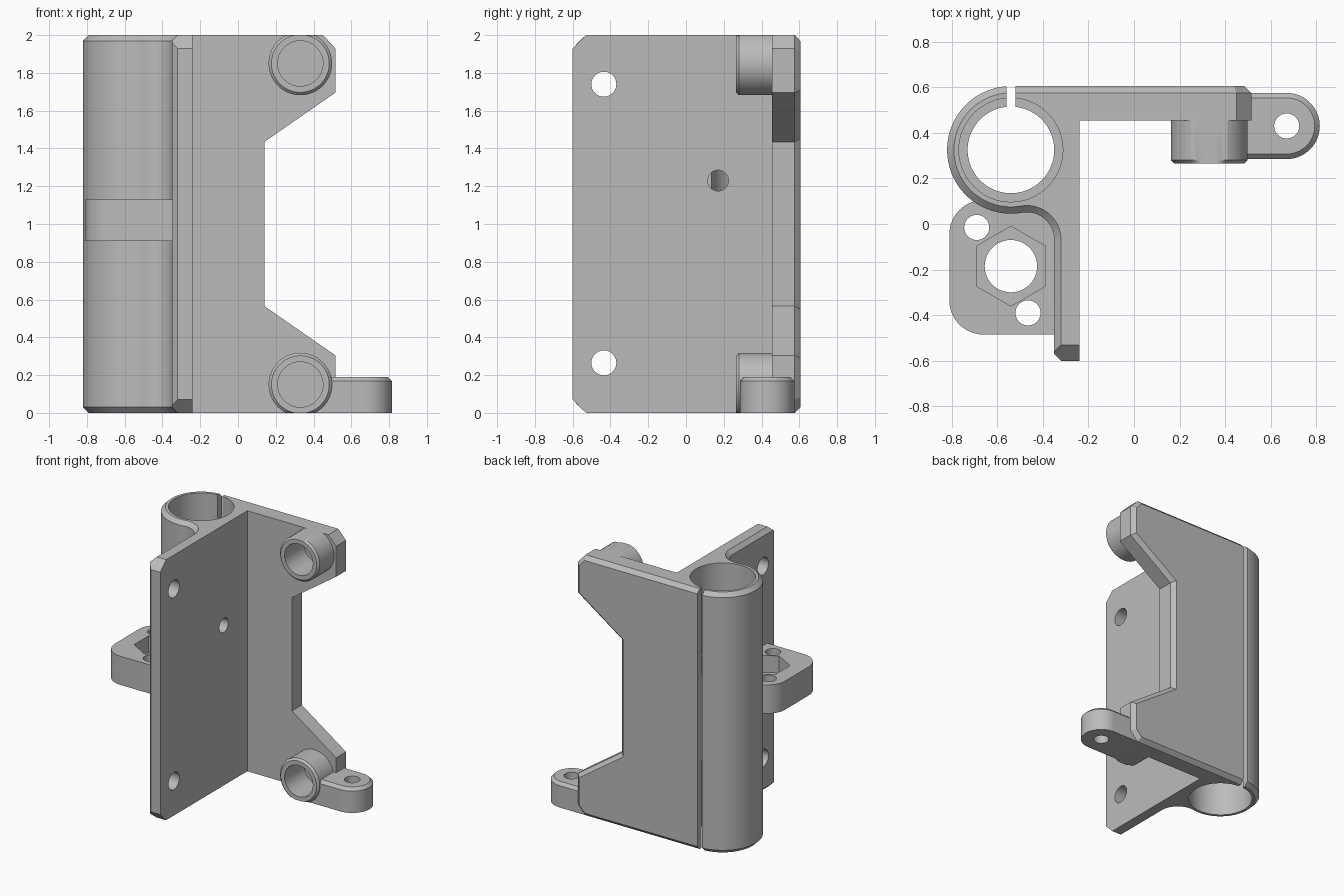
import bpy
import bmesh
from math import cos, sin, pi, radians, sqrt, atan2
from mathutils import Vector

if "Cube" in bpy.data.objects:
    bpy.data.objects.remove(bpy.data.objects["Cube"], do_unlink=True)

grey = bpy.data.materials.new("plain grey")
grey.use_nodes = True
grey.diffuse_color = (0.5, 0.5, 0.5, 1)
grey.node_tree.nodes["Principled BSDF"].inputs["Base Color"].default_value = grey.diffuse_color


def arc(cx, cy, r, a0, a1, n):
    """Points along an arc, angles in degrees, both ends included."""
    angles = [radians(a0 + (a1 - a0) * i / n) for i in range(n + 1)]
    return [(cx + r * cos(a), cy + r * sin(a)) for a in angles]


def circle(cx, cy, r, n=64):
    return arc(cx, cy, r, 0, 360, n)[:-1]


def inset(pts, d):
    """Move a counter-clockwise outline inwards by d."""
    out = []
    for i, p in enumerate(pts):
        p, a, b = Vector(p), Vector(pts[i - 1]), Vector(pts[(i + 1) % len(pts)])
        e, f = (p - a).normalized(), (b - p).normalized()
        m, n = Vector((-e.y, e.x)), Vector((-f.y, f.x))
        out.append(tuple(p + (m + n) * d / (1 + m.dot(n))))
    return out


def solid(name, axis, *layers):
    """Closed solid through (height, outline) layers stacked along an axis."""
    place = {"x": lambda u, v, h: (h, u, v),
             "y": lambda u, v, h: (u, h, v),
             "z": lambda u, v, h: (u, v, h)}[axis]
    bm = bmesh.new()
    rings = [[bm.verts.new(place(u, v, h)) for u, v in pts] for h, pts in layers]
    for low, high in zip(rings, rings[1:]):
        for i in range(len(low)):
            bm.faces.new((low[i - 1], low[i], high[i], high[i - 1]))
    bm.faces.new(rings[0])
    bm.faces.new(rings[-1])
    bmesh.ops.recalc_face_normals(bm, faces=bm.faces)
    mesh = bpy.data.meshes.new(name)
    bm.to_mesh(mesh)
    bm.free()
    mesh.materials.append(grey)
    ob = bpy.data.objects.new(name, mesh)
    bpy.context.collection.objects.link(ob)
    return ob


def combine(body, other, operation):
    """Boolean another solid into the body and discard it."""
    mod = body.modifiers.new(operation, "BOOLEAN")
    mod.operation, mod.solver, mod.object = operation, "EXACT", other
    bpy.context.view_layer.objects.active = body
    bpy.ops.object.modifier_apply(modifier=mod.name)
    bpy.data.objects.remove(other, do_unlink=True)


def drill(axis, u, v, r, h0, h1, n=48):
    pts = circle(u, v, r, n)
    combine(body, solid("cutter", axis, (h0, pts), (h1, pts)), "DIFFERENCE")


def cut(axis, pts, h0, h1):
    combine(body, solid("cutter", axis, (h0, pts), (h1, pts)), "DIFFERENCE")


TUBE_X, TUBE_Y, TUBE_R, FILLET = -0.54, 0.325, 0.28, 0.12
SIDE_X, EDGE = -0.35, 0.03


# Bearing tube blending through a fillet into the side plate
def tube_profile(d):
    fx = SIDE_X - FILLET
    fy = TUBE_Y - sqrt((TUBE_R + FILLET) ** 2 - (fx - TUBE_X) ** 2)
    turn = atan2(fy - TUBE_Y, fx - TUBE_X) * 180 / pi
    return (arc(TUBE_X, TUBE_Y, TUBE_R - d, 90, turn + 360, 36)
            + arc(fx, fy, FILLET + d, turn + 180, 0, 16)
            + [(SIDE_X + d, -0.57), (-0.32, -0.6), (-0.24, -0.6),
               (-0.24, 0.5), (TUBE_X, 0.5)])


body = solid("rod_bracket", "z", (0, tube_profile(EDGE)), (EDGE, tube_profile(0)),
             (2 - EDGE, tube_profile(0)), (2, tube_profile(EDGE)))

# Back plate with a notched right-hand edge, bevelled at the rear
right_edge = [(0.45, 0), (0.515, 0.07), (0.515, 0.305), (0.14, 0.565)]
plate = ([(-0.56, 0)] + right_edge
         + [(x, 2 - z) for x, z in reversed(right_edge)] + [(-0.56, 2)])
combine(body, solid("back_plate", "y", (0.455, plate), (0.575, plate),
                    (0.605, inset(plate, EDGE))), "UNION")

# Front bosses, flattened flush with the ends
BOSS_X, BOSSES = 0.33, (0.15, 1.85)
for z in BOSSES:
    ring = [[(u, min(max(v, 0), 2)) for u, v in circle(BOSS_X, z, r)]
            for r in (0.153, 0.168)]
    combine(body, solid("boss", "y", (0.265, ring[0]), (0.28, ring[1]),
                        (0.5, ring[1])), "UNION")

# Rounded lug at the lower left
lug = [(0.4, 0.285)] + arc(0.67, 0.43, 0.145, -90, 90, 32) + [(0.4, 0.575)]
combine(body, solid("lug", "z", (0, lug), (0.168, lug),
                    (0.19, inset(lug, 0.022))), "UNION")

# Nut holder shelf beside the side plate
shelf = (arc(-0.66, -0.045, 0.15, 90, 180, 16)
         + arc(-0.66, -0.335, 0.15, 180, 270, 16)
         + [(-0.3, -0.485), (-0.3, 0.105)])
combine(body, solid("nut_holder", "z", (0.91, shelf), (1.13, shelf)), "UNION")

# Tube bore, wider at both ends, and the clamping slit
drill("z", TUBE_X, TUBE_Y, 0.19, -0.1, 2.1, 64)
for low, high in ((-0.1, 0.67), (1.33, 2.1)):
    drill("z", TUBE_X, TUBE_Y, 0.228, low, high, 64)
cut("z", [(-0.56, 0.45), (-0.52, 0.45), (-0.52, 0.7), (-0.56, 0.7)], -0.1, 2.1)

# Boss sockets and lug hole
for z in BOSSES:
    drill("y", BOSS_X, z, 0.12, 0.2, 0.5)
drill("z", 0.67, 0.43, 0.055, -0.1, 0.3)

# Nut pocket, screw clearance and guide holes in the shelf
cut("z", arc(TUBE_X, -0.185, 0.175, 90, 390, 5), 1.0, 1.2)
drill("z", TUBE_X, -0.185, 0.115, 0.8, 1.2)
for x, y in ((-0.69, -0.015), (-0.465, -0.39)):
    drill("z", x, y, 0.055, 0.8, 1.2)

# Side plate holes and clipped front corners
for z in (0.265, 1.74):
    drill("x", -0.435, z, 0.066, -0.5, -0.1)
drill("x", 0.17, 1.23, 0.055, -0.52, -0.1)
for z, s in ((0, 1), (2, -1)):
    cut("x", [(-0.7, z - s * 0.1), (-0.43, z - s * 0.1), (-0.7, z + s * 0.17)], -0.5, -0.1)

# Smooth round walls, crisp edges
bpy.ops.object.select_all(action="DESELECT")
body.select_set(True)
bpy.context.view_layer.objects.active = body
bpy.ops.object.shade_smooth_by_angle(angle=radians(20))
